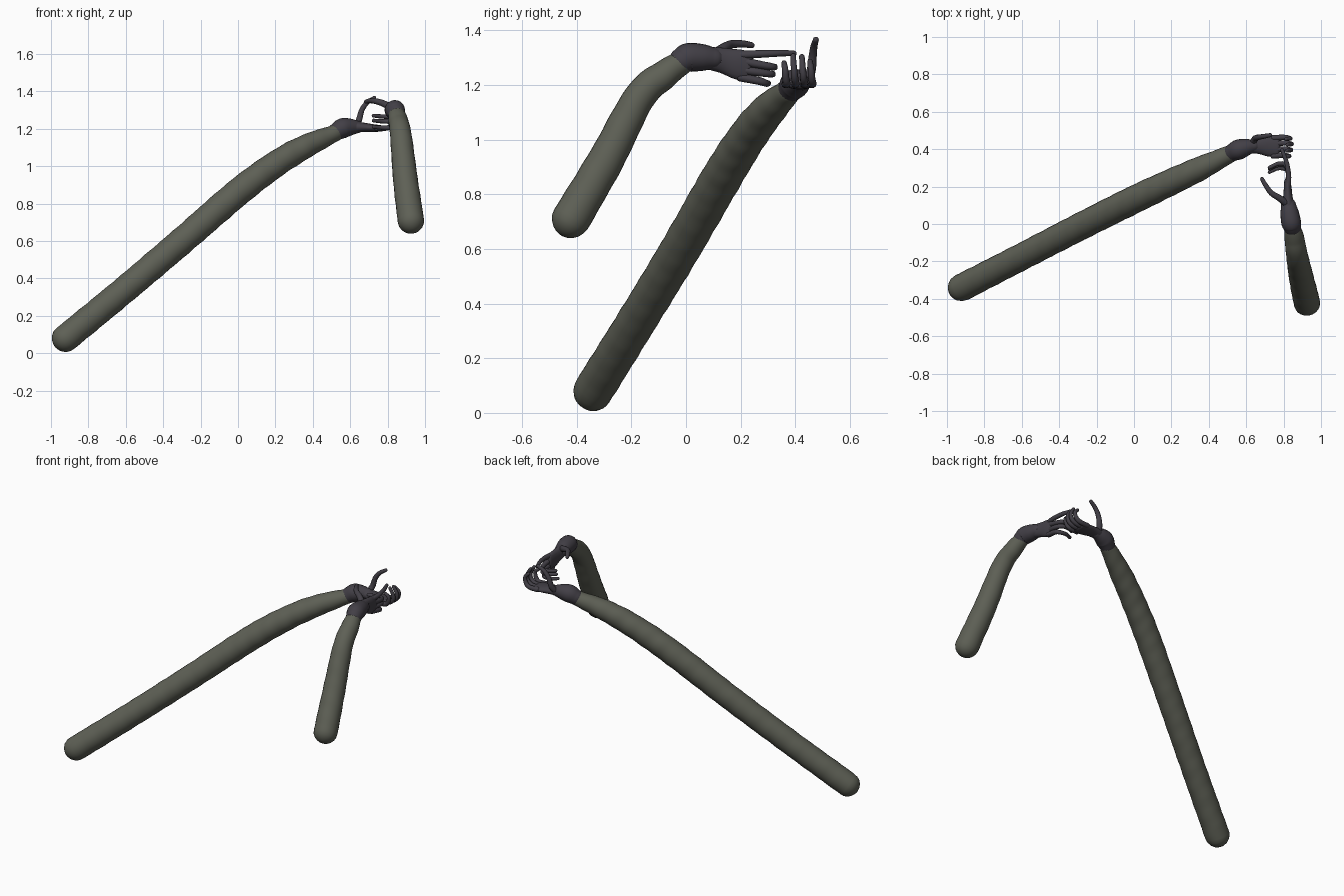
import bpy, bmesh, math
from mathutils import Vector

if "Cube" in bpy.data.objects:
    bpy.data.objects.remove(bpy.data.objects["Cube"])


def material(name, rgb):
    m = bpy.data.materials.new(name)
    m.diffuse_color = (*rgb, 1)
    m.use_nodes = True
    m.node_tree.nodes["Principled BSDF"].inputs["Base Color"].default_value = m.diffuse_color
    return m


SLEEVE = material("grey green cloth", (0.112, 0.117, 0.092))
GLOVE = material("dark violet grey", (0.055, 0.050, 0.062))


def spline(pts, steps):
    """Catmull-Rom through points of any dimension."""
    p = [Vector(q) for q in pts]
    p = [p[0] * 2 - p[1]] + p + [p[-1] * 2 - p[-2]]
    out = []
    for i in range(1, len(p) - 2):
        a, b, c, d = p[i - 1:i + 3]
        for s in range(steps):
            t = s / steps
            out.append((b * 2 + (c - a) * t + (a * 2 - b * 5 + c * 4 - d) * t * t
                        + (b * 3 - a - c * 3 + d) * t ** 3) * 0.5)
    return out + [p[-2]]


def tube(name, pts, up, mat, sides=16, steps=6, wrinkle=0.0):
    """Round-ended tube; each point is x, y, z, half-size along up, half-size across."""
    path = spline(pts, steps)
    up = Vector(up)
    pos = [Vector(q[:3]) for q in path]
    n = len(path)
    rings = []  # centre, tangent, a, b
    for i, q in enumerate(path):
        t = (pos[min(i + 1, n - 1)] - pos[max(i - 1, 0)]).normalized()
        rings.append((pos[i], t, q[3], q[4]))

    def cap(ring, sign):
        c, t, a, b = ring
        r = min(a, b)
        return [(c + t * sign * r * math.sin(h), t, a * math.cos(h), b * math.cos(h))
                for h in (math.radians(d) for d in (18, 36, 54, 70, 82))]

    rings = cap(rings[0], -1)[::-1] + rings + cap(rings[-1], 1)
    bm = bmesh.new()
    loops = []
    dist, last = 0.0, rings[0][0]
    for c, t, a, b in rings:
        dist += (c - last).length
        last = c
        side = t.cross(up).normalized()
        top = side.cross(t).normalized()
        loop = []
        for k in range(sides):
            g = 2 * math.pi * k / sides
            w = 1 + wrinkle * (math.sin(dist * 62 + 2 * math.sin(g)) + 0.6 * math.sin(dist * 37 + g * 2))
            loop.append(bm.verts.new(c + (top * a * math.cos(g) + side * b * math.sin(g)) * w))
        loops.append(loop)
    for l0, l1 in zip(loops, loops[1:]):
        for k in range(sides):
            j = (k + 1) % sides
            bm.faces.new((l0[k], l0[j], l1[j], l1[k]))
    bm.faces.new(loops[0][::-1])
    bm.faces.new(loops[-1])
    bmesh.ops.recalc_face_normals(bm, faces=bm.faces)
    for f in bm.faces:
        f.smooth = True
    me = bpy.data.meshes.new(name)
    bm.to_mesh(me)
    bm.free()
    me.materials.append(mat)
    ob = bpy.data.objects.new(name, me)
    bpy.context.collection.objects.link(ob)
    return ob


def round_pts(pts):
    return [(x, y, z, r, r) for x, y, z, r in pts]


def finger(name, pts, up, r0=0.016, r1=0.010):
    n = len(pts) - 1
    radii = [r0 + (r1 - r0) * i / n for i in range(n + 1)]
    return tube(name, [(*p, r, r) for p, r in zip(pts, radii)], up, GLOVE, 10, 4)


X, Y, Z = (1, 0, 0), (0, 1, 0), (0, 0, 1)

# Sleeves
tube("long_sleeve", round_pts([
    (-0.922, -0.34, 0.08, 0.073), (-0.60, -0.175, 0.345, 0.072), (-0.30, -0.02, 0.60, 0.073),
    (0.0, 0.13, 0.86, 0.074), (0.20, 0.225, 1.01, 0.070), (0.36, 0.30, 1.105, 0.063),
    (0.52, 0.378, 1.178, 0.045)]), Z, SLEEVE, 24, 14, 0.013)
tube("short_sleeve", round_pts([
    (0.924, -0.42, 0.71, 0.071), (0.895, -0.29, 0.93, 0.066), (0.872, -0.17, 1.155, 0.058),
    (0.858, -0.08, 1.237, 0.053), (0.845, -0.01, 1.285, 0.043)]), X, SLEEVE, 24, 12, 0.010)

# Glove cuffs
tube("far_cuff", round_pts([
    (0.525, 0.382, 1.183, 0.047), (0.56, 0.398, 1.203, 0.054), (0.60, 0.41, 1.209, 0.046),
    (0.64, 0.418, 1.210, 0.033)]), Z, GLOVE, 20)
tube("near_cuff", round_pts([
    (0.846, -0.015, 1.288, 0.048), (0.84, 0.01, 1.300, 0.053), (0.832, 0.06, 1.300, 0.049),
    (0.826, 0.10, 1.297, 0.040)]), X, GLOVE, 20)

# Palms
tube("far_palm", [
    (0.62, 0.415, 1.21, 0.036, 0.032), (0.67, 0.418, 1.208, 0.044, 0.025),
    (0.72, 0.416, 1.204, 0.055, 0.021), (0.765, 0.415, 1.202, 0.055, 0.017)], Y, GLOVE)
tube("near_palm", [
    (0.827, 0.09, 1.297, 0.042, 0.035), (0.823, 0.14, 1.288, 0.047, 0.026),
    (0.822, 0.19, 1.275, 0.055, 0.021), (0.82, 0.225, 1.268, 0.053, 0.017)], Z, GLOVE)

# Far hand fingers curl upward
names = ("index", "middle", "ring", "little")
for name, y, reach, tip in zip(names, (0.46, 0.43, 0.398, 0.365),
                               (0.838, 0.845, 0.842, 0.832), (1.285, 1.303, 1.305, 1.28)):
    finger("far_" + name + "_finger", [
        (0.745, y, 1.203), (0.80, y + 0.003, 1.205), (reach - 0.01, y, 1.225),
        (reach - 0.003, y - 0.003, 1.26), (reach - 0.025, y - 0.006, tip)], Y)
finger("far_thumb", [
    (0.635, 0.435, 1.215), (0.648, 0.457, 1.25), (0.662, 0.463, 1.30),
    (0.69, 0.468, 1.34), (0.728, 0.475, 1.365)], Y, 0.019, 0.011)

# Near hand fingers curl sideways, index reaches forward
for name, z, drop, reach in zip(names[1:], (1.288, 1.255, 1.228), (0.022, 0.015, 0.022),
                                (0.322, 0.315, 0.298)):
    finger("near_" + name + "_finger", [
        (0.82, 0.20, z), (0.826, 0.265, z - drop * 0.6), (0.812, reach - 0.005, z - drop),
        (0.77, reach, z - drop), (0.725, reach - 0.02, z - drop + 0.004)], Z)
finger("near_index_finger", [
    (0.82, 0.18, 1.308), (0.827, 0.25, 1.312), (0.818, 0.32, 1.315),
    (0.805, 0.36, 1.316), (0.792, 0.395, 1.315)], Z)
finger("near_thumb", [
    (0.815, 0.11, 1.315), (0.775, 0.14, 1.336), (0.735, 0.165, 1.348),
    (0.705, 0.205, 1.350), (0.685, 0.24, 1.345)], Z, 0.020, 0.011)
